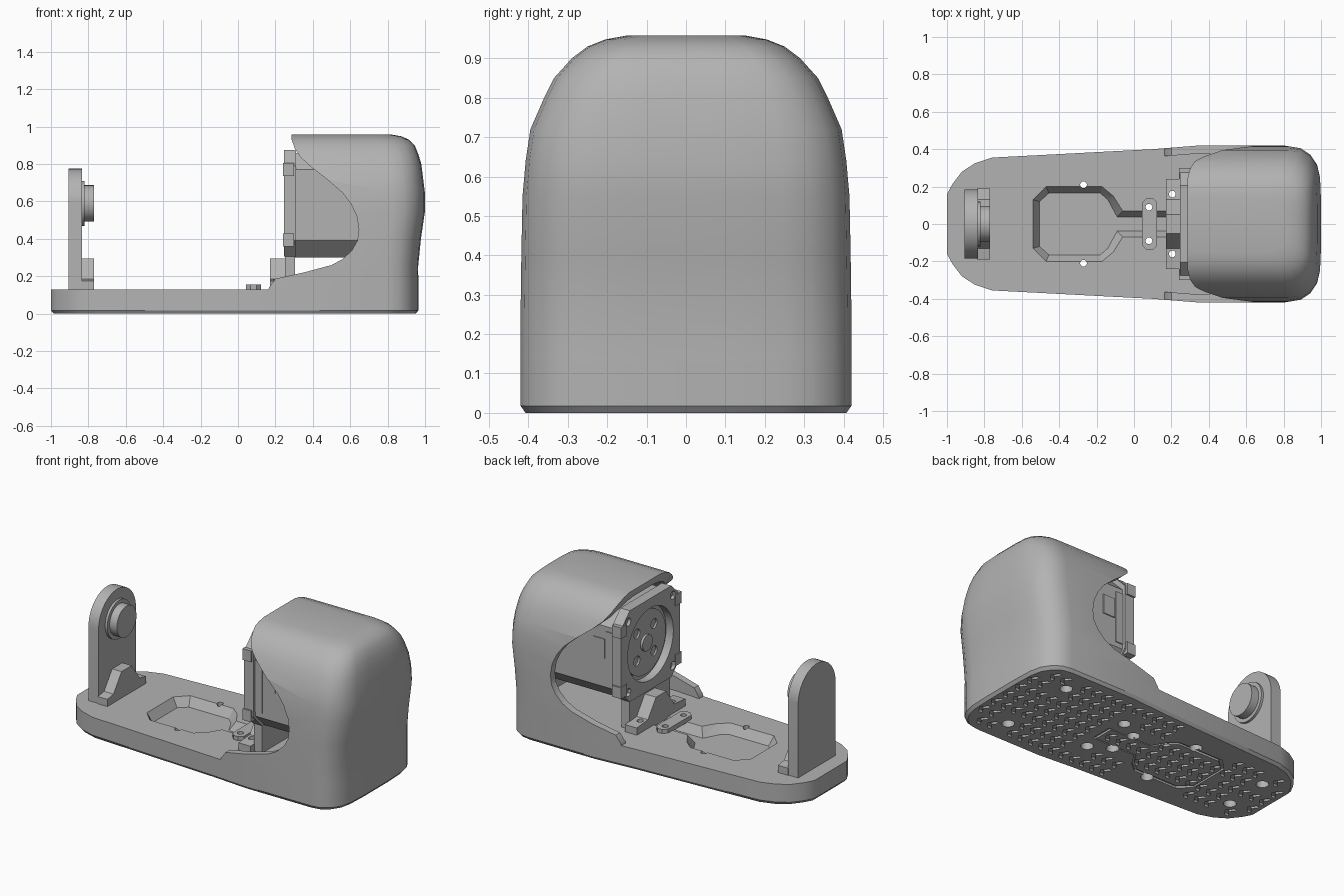
import bpy, bmesh, math

cube = bpy.data.objects.get("Cube")
if cube:
    bpy.data.objects.remove(cube, do_unlink=True)

grey = bpy.data.materials.new("plain grey")
grey.use_nodes = True
COLOUR = (0.45, 0.45, 0.45, 1)
grey.diffuse_color = COLOUR
grey.node_tree.nodes["Principled BSDF"].inputs["Base Color"].default_value = COLOUR


def finish(name, bm):
    bmesh.ops.recalc_face_normals(bm, faces=bm.faces)
    mesh = bpy.data.meshes.new(name)
    bm.to_mesh(mesh)
    bm.free()
    mesh.materials.append(grey)
    obj = bpy.data.objects.new(name, mesh)
    bpy.context.collection.objects.link(obj)
    return obj


def add_loft(bm, rings):
    """Closed solid through rings of equal point count."""
    loops = [[bm.verts.new(p) for p in ring] for ring in rings]
    n = len(loops[0])
    for a, b in zip(loops, loops[1:]):
        for i in range(n):
            j = (i + 1) % n
            bm.faces.new((a[i], a[j], b[j], b[i]))
    bm.faces.new(loops[0][::-1])
    bm.faces.new(loops[-1])


def loft(name, rings):
    bm = bmesh.new()
    add_loft(bm, rings)
    return finish(name, bm)


def place(axis, u, v, t):
    return {"x": (t, u, v), "y": (u, t, v), "z": (u, v, t)}[axis]


def prism_rings(axis, pts, a, b):
    return [[place(axis, u, v, t) for u, v in pts] for t in (a, b)]


def prism(name, axis, pts, a, b):
    return loft(name, prism_rings(axis, pts, a, b))


def box(name, x0, x1, y0, y1, z0, z1):
    return prism(name, "z", [(x0, y0), (x1, y0), (x1, y1), (x0, y1)], z0, z1)


def circle(u, v, r, n=32):
    return [(u + r * math.cos(math.tau * i / n), v + r * math.sin(math.tau * i / n))
            for i in range(n)]


def mirrored(half):
    """Close a half outline across its second coordinate."""
    return half + [(u, -v) for u, v in reversed(half)]


def chamfered(u, v, hu, hv, c):
    return [(u - hu, v - hv + c), (u - hu + c, v - hv), (u + hu - c, v - hv), (u + hu, v - hv + c),
            (u + hu, v + hv - c), (u + hu - c, v + hv), (u - hu + c, v + hv), (u - hu, v + hv - c)]


def cylinders(name, axis, spots, r, a, b):
    bm = bmesh.new()
    for u, v in spots:
        add_loft(bm, prism_rings(axis, circle(u, v, r, 20), a, b))
    return finish(name, bm)


def cut(obj, cutter, keep=False):
    mod = obj.modifiers.new("cut", "BOOLEAN")
    mod.object, mod.operation, mod.solver = cutter, "DIFFERENCE", "EXACT"
    dg = bpy.context.evaluated_depsgraph_get()
    mesh = bpy.data.meshes.new_from_object(obj.evaluated_get(dg))
    obj.modifiers.clear()
    obj.data = mesh
    if not keep:
        bpy.data.objects.remove(cutter, do_unlink=True)


def smooth(*objs, angle=35):
    bpy.ops.object.select_all(action="DESELECT")
    for o in objs:
        o.select_set(True)
    bpy.context.view_layer.objects.active = objs[0]
    bpy.ops.object.shade_smooth_by_angle(angle=math.radians(angle))


# Base plate with a chamfered underside
half = [(-1, .16), (-.97, .215), (-.92, .28), (-.85, .325), (-.76, .355), (.1, .4), (.35, .42),
        (.8, .42), (.86, .41), (.91, .375), (.945, .32), (.96, .25), (.965, .12)]
outline = mirrored(half)
FLOOR = .13
base = loft("base_plate", [[(x * k, y * (2 * k - 1), z) for x, y in outline]
                           for z, k in ((0, .985), (.018, 1), (FLOOR, 1))])

# Sloped cable pocket in the plate top
outer = [(-.54, .13), (-.47, .2), (-.17, .2), (-.11, .15), (-.06, .07), (.24, .07)]
inner = [(-.505, .12), (-.455, .165), (-.18, .165), (-.14, .13), (-.09, .038), (.24, .038)]
cut(base, loft("pocket_cutter", [[(x, y, z) for x, y in mirrored(p)]
                                 for p, z in ((inner, .075), (outer, FLOOR + .001))]))

# Screw holes with counterbores from below
screws = [(x, s * y) for x, y in ((-.27, .21), (.08, .09), (.205, .16)) for s in (1, -1)]
deep = screws + [(-.81, .14), (-.81, -.14), (.7, .25), (.7, -.25)]
holes = cylinders("hole_cutter", "z", screws, .018, -.1, .4)
cut(base, holes, keep=True)
cut(base, cylinders("counterbore_cutter", "z", deep, .036, -.1, .055))


# Chevron tread grooves in the underside
def lookup(pts, x):
    for (x0, y0), (x1, y1) in zip(pts, pts[1:]):
        if x0 <= x <= x1:
            return y0 + (y1 - y0) * (x - x0) / (x1 - x0)
    return 0


bm = bmesh.new()
for row in range(-3, 4):
    for col in range(26):
        x, y = -.94 + .074 * col, row * .105
        edge = min(lookup(half, x - .03), lookup(half, x + .04))
        near_screw = any(math.hypot(x - u, y - v) < .085 for u, v in deep)
        near_pocket = -.6 < x < .25 and abs(abs(y) - lookup(outer, x)) < .05
        if abs(y) + .075 > edge or near_screw or near_pocket:
            continue
        add_loft(bm, prism_rings("z", [(x - .025, y - .04), (x, y - .04), (x + .03, y), (x, y + .04),
                                       (x - .025, y + .04), (x + .005, y)], -.05, .014))
cut(base, finish("tread_cutter", bm))

# Groove around the pocket on the underside
band = mirrored(outer)
groove = prism("groove_cutter", "z", band, -.05, .012)
cut(groove, prism("groove_core", "z", [(x * .96 - .01, y * .9) for x, y in band], -.1, .1))
cut(base, groove)
smooth(base, angle=30)

# Hood: height, half width and rear reach of each section
sections = [(.13, .42, .965), (.25, .42, .963), (.4, .418, .978), (.55, .415, 1), (.64, .407, 1),
            (.72, .395, .99), (.8, .36, .98), (.85, .335, .965), (.9, .29, .945),
            (.93, .25, .915), (.948, .205, .875), (.958, .15, .82)]
plan = mirrored([p for p in half if p[0] >= .1])


def hood_rings(wall):
    rings = []
    for z, w, reach in sections:
        kx, ky = (reach - wall - .1) / .865, (w - wall) / .42
        rings.append([(.1 + (x - .1) * kx - wall * .2, y * ky,
                       z - wall * (z - .1) / .86 - (.03 if wall and z < .2 else 0)) for x, y in plan])
    return rings


hood = loft("hood", hood_rings(0))
cut(hood, loft("hood_cavity_cutter", hood_rings(.045)))
sweep = [(0, 0), (.15, 0), (.165, .14), (.2, .187), (.35, .22), (.5, .26), (.56, .292), (.61, .34),
         (.638, .39), (.646, .45), (.635, .52), (.605, .585), (.56, .645), (.48, .715), (.39, .785),
         (.335, .835), (.305, .88), (.285, .935), (.285, 1.1), (0, 1.1)]
cut(hood, prism("hood_opening_cutter", "y", sweep, -.6, .6))
smooth(hood, angle=40)

# Rear post with a rounded top, pivot and gusseted foot
AXIS = .59
arch = [(.185 * math.cos(math.pi * i / 24), AXIS + .185 * math.sin(math.pi * i / 24))
        for i in range(25)]
post = prism("rear_post", "x", [(-.185, .12), (.185, .12)] + arch, -.905, -.835)
flange = prism("pivot_flange", "x", circle(0, AXIS, .12), -.84, -.82)
knob = prism("pivot_knob", "x", circle(0, AXIS, .097), -.825, -.77)
smooth(post, flange, knob)


def foot(name, w, x0, x1):
    top = [(w, .12), (w, .175), (.13, .185), (.05, .295)]
    return prism(name, "x", top + [(-y, z) for y, z in reversed(top)], x0, x1)


foot("rear_post_foot", .19, -.84, -.77)

# Motor bracket: foot and ring plate
cut(foot("bracket_foot", .24, .172, .255), holes, keep=True)
box("bracket_neck", .25, .305, -.2, .2, .12, .36)
plate = prism("bracket_plate", "x", chamfered(0, AXIS, .29, .285, .085), .245, .31)
cut(plate, prism("plate_cutter", "x", circle(0, AXIS, .225, 48), .2, .4))
cut(plate, cylinders("plate_bolt_cutter", "x", [(s * .22, AXIS + t * .22) for s in (1, -1)
                                                for t in (1, -1)], .025, .2, .265))
smooth(plate)
for side, s in (("front", -1), ("back", 1)):
    for level, z in (("lower", .395), ("upper", .77)):
        y0, y1 = sorted((s * .24, s * .3))
        box(f"bracket_clip_{side}_{level}", .24, .3, y0, y1, z - .035, z + .035)

# Motor body with side covers and a bolted face
prism("motor_body", "x", chamfered(0, AXIS - .01, .27, .28, .09), .295, .8)
for side, s in (("front", -1), ("back", 1)):
    y0, y1 = sorted((s * .265, s * .276))
    box(f"motor_label_{side}", .37, .45, y0, y1, .57, .69)
    box(f"motor_rib_{side}", .31, .36, y0, y1, .42, .74)
face = prism("motor_face", "x", circle(0, AXIS, .2), .28, .3)
cut(face, cylinders("face_hole_cutter", "x", [(.12 * math.cos(a), AXIS + .12 * math.sin(a)) for a in
                                              (math.pi / 4 + i * math.pi / 2 for i in range(4))],
                    .03, .2, .292))
hub = prism("motor_hub", "x", circle(0, AXIS, .05), .265, .285)
smooth(face, hub)

# Cable clip bridging the channel
clip = prism("cable_clip", "z", chamfered(.083, 0, .04, .14, .025), FLOOR - .005, .155)
cut(clip, holes)
